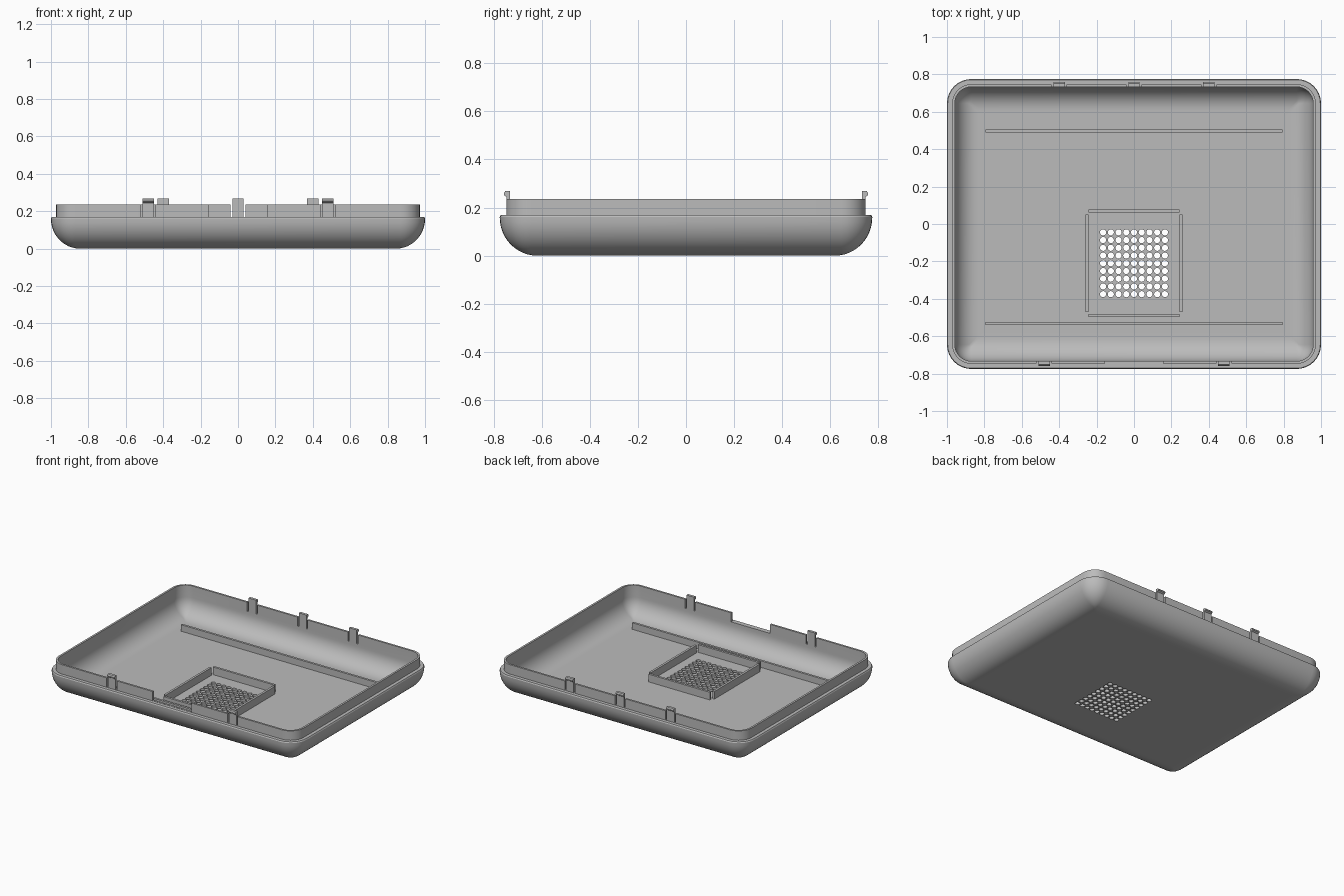
import bpy, bmesh, math
from mathutils import Matrix, Vector

cube = bpy.data.objects.get("Cube")
if cube:
    bpy.data.objects.remove(cube, do_unlink=True)

grey = bpy.data.materials.new("plain grey")
grey.use_nodes = True
COLOUR = (0.5, 0.5, 0.5, 1)
grey.diffuse_color = COLOUR
grey.node_tree.nodes["Principled BSDF"].inputs["Base Color"].default_value = COLOUR

HX, HY, CORNER = 1.0, 0.775, 0.13
FLOOR, STEP, RIM = 0.025, 0.168, 0.235
WALL, LIP = 0.042, 0.028


def finish(bm, name):
    bmesh.ops.recalc_face_normals(bm, faces=bm.faces)
    mesh = bpy.data.meshes.new(name)
    bm.to_mesh(mesh)
    bm.free()
    mesh.materials.append(grey)
    obj = bpy.data.objects.new(name, mesh)
    bpy.context.collection.objects.link(obj)
    return obj


def add_box(bm, x0, x1, y0, y1, z0, z1):
    size = Vector((x1 - x0, y1 - y0, z1 - z0))
    centre = Vector((x0 + x1, y0 + y1, z0 + z1)) / 2
    bmesh.ops.create_cube(bm, size=1, matrix=Matrix.LocRotScale(centre, None, size))


def box(name, *bounds):
    bm = bmesh.new()
    add_box(bm, *bounds)
    return finish(bm, name)


def ring(bm, inset, z, steps=8):
    """Rounded rectangle, inset from the outline of the tray."""
    r = max(CORNER - inset, 0.012)
    verts = []
    for k, (sx, sy) in enumerate([(1, 1), (-1, 1), (-1, -1), (1, -1)]):
        for i in range(steps + 1):
            a = (k + i / steps) * math.pi / 2
            verts.append(bm.verts.new((sx * (HX - inset - r) + r * math.cos(a),
                                       sy * (HY - inset - r) + r * math.sin(a), z)))
    return verts


def fillet(inset, z, radius, height, steps=12):
    """Quarter round from the wall down to the floor."""
    return [(inset + radius * (1 - math.cos(t)), z - height * math.sin(t))
            for t in (i / steps * math.pi / 2 for i in range(steps + 1))]


# Tray shell: underside, outer round, step, lip, inner round, floor
outer = fillet(0, 0.16, 0.155, 0.16)[::-1]
inner = fillet(WALL, 0.15, 0.125, 0.15 - FLOOR)
profile = ([(0.18, 0)] + outer + [(0.004, STEP), (LIP, STEP), (LIP, RIM), (WALL, RIM)]
           + inner + [(0.19, FLOOR)])
bm = bmesh.new()
rings = [ring(bm, *p) for p in profile]
for a, b in zip(rings, rings[1:]):
    for i in range(len(a)):
        j = (i + 1) % len(a)
        bm.faces.new((a[i], a[j], b[j], b[i]))
bm.faces.new(rings[0][::-1])
bm.faces.new(rings[-1])
shell = finish(bm, "tray_shell")

# Cutters: grille holes, front opening in the lip, slots beside the clips
GRILLE_Y, PITCH = -0.21, 0.0413
clips = [(-0.48, -1), (0.48, -1), (-0.4, 1), (0, 1), (0.4, 1)]
bm = bmesh.new()
for i in range(-4, 5):
    for j in range(-4, 5):
        bmesh.ops.create_cone(bm, cap_ends=True, segments=16, radius1=0.0165, radius2=0.0165, depth=0.2,
                              matrix=Matrix.Translation((i * PITCH, GRILLE_Y + j * PITCH, 0)))
add_box(bm, -0.155, 0.155, -0.765, -0.71, STEP + 0.002, 0.3)
for x, side in clips:
    y0, y1 = sorted((side * 0.71, side * 0.765))
    add_box(bm, x - 0.04, x + 0.04, y0, y1, STEP + 0.002, 0.3)
cutter = finish(bm, "cutter")
cutter.hide_render = True
mod = shell.modifiers.new("openings", "BOOLEAN")
mod.object = cutter
mod.solver = "EXACT"

bpy.ops.object.select_all(action="DESELECT")
shell.select_set(True)
bpy.context.view_layer.objects.active = shell
bpy.ops.object.modifier_apply(modifier=mod.name)
bpy.data.objects.remove(cutter, do_unlink=True)
bpy.ops.object.shade_smooth_by_angle(angle=math.radians(30))

# Snap clips: upright tab with an outward hook, drawn as a side profile
tab = [(0.733, 0.15), (0.747, 0.15), (0.747, 0.245), (0.758, 0.252),
       (0.758, 0.26), (0.752, 0.268), (0.733, 0.268)]
for n, (x, side) in enumerate(clips):
    bm = bmesh.new()
    face = bm.faces.new([bm.verts.new((x - 0.03, side * y, z)) for y, z in tab])
    out = bmesh.ops.extrude_face_region(bm, geom=[face])
    bmesh.ops.translate(bm, vec=(0.06, 0, 0),
                        verts=[v for v in out["geom"] if isinstance(v, bmesh.types.BMVert)])
    finish(bm, f"{'front' if side < 0 else 'back'}_clip_{n + 1}")

# Long floor ribs
BASE = FLOOR - 0.005
for name, y in (("front_rib", -0.533), ("back_rib", 0.497)):
    box(name, -0.795, 0.795, y - 0.008, y + 0.008, BASE, 0.072)

# Four low walls around the grille, open at the corners
for name, s in (("left", 1), ("right", -1)):
    x = s * 0.252
    box(f"grille_{name}_wall", x - 0.008, x + 0.008, -0.47, 0.05, BASE, 0.08)
for name, s in (("front", -1), ("back", 1)):
    y = GRILLE_Y + s * 0.279
    box(f"grille_{name}_wall", -0.243, 0.243, y - 0.008, y + 0.008, BASE, 0.08)
